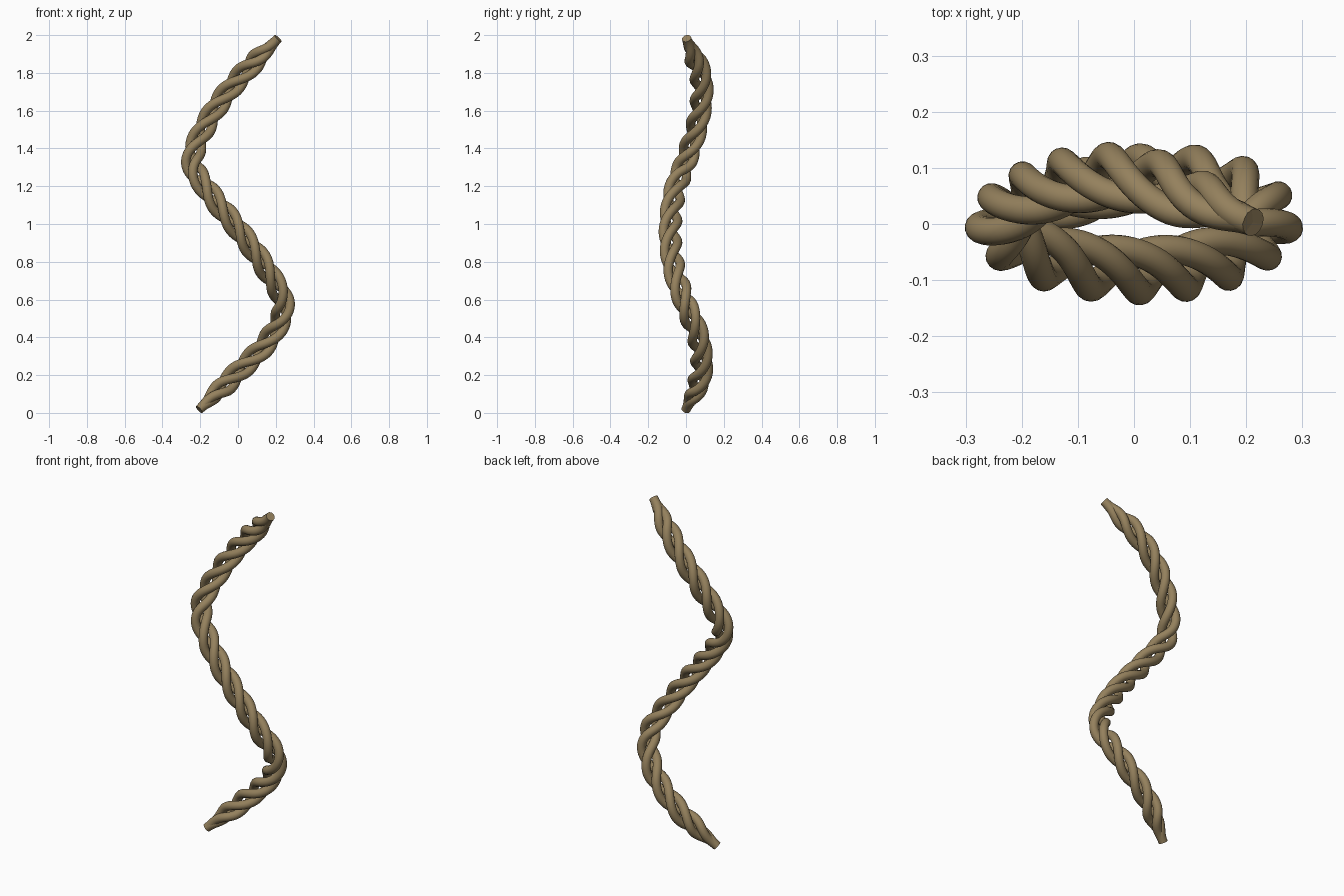
import bpy, math
from mathutils import Vector

if "Cube" in bpy.data.objects:
    bpy.data.objects.remove(bpy.data.objects["Cube"])

STRANDS, TURNS = 3, 6
STRAND_R, HELIX_R, TAPER = 0.025, 0.037, 0.2

# Centre line of the rope, bottom to top
ctrl = [Vector(p) for p in [
    (-0.205, 0.0, 0.018), (-0.015, 0.078, 0.2), (0.165, 0.068, 0.39),
    (0.24, 0.0, 0.57), (0.15, -0.062, 0.76), (0.01, -0.083, 0.96),
    (-0.15, -0.06, 1.165), (-0.24, 0.0, 1.335), (-0.15, 0.067, 1.56),
    (0.005, 0.08, 1.77), (0.212, 0.003, 1.982)]]
ctrl = [2 * ctrl[0] - ctrl[1]] + ctrl + [2 * ctrl[-1] - ctrl[-2]]


def spline(a, b, c, d, t):
    return 0.5 * (2 * b + (c - a) * t + (2 * a - 5 * b + 4 * c - d) * t * t
                  + (3 * b - a - 3 * c + d) * t ** 3)


path = []
for i in range(len(ctrl) - 3):
    path += [spline(*ctrl[i:i + 4], k / 24) for k in range(24)]
path.append(ctrl[-2])

# Running length along the centre line
dist = [0.0]
for p, q in zip(path, path[1:]):
    dist.append(dist[-1] + (q - p).length)
total = dist[-1]
phase_at = dist[24 * 5]

mat = bpy.data.materials.new("rope_brown")
mat.diffuse_color = (0.30, 0.22, 0.11, 1)
mat.use_nodes = True
mat.node_tree.nodes["Principled BSDF"].inputs["Base Color"].default_value = mat.diffuse_color


def strand_points(k):
    pts = []
    for i, p in enumerate(path):
        t = (path[min(i + 1, len(path) - 1)] - path[max(i - 1, 0)]).normalized()
        f = Vector((0, -1, 0))
        f = (f - t * f.dot(t)).normalized()
        g = t.cross(f)
        a = math.tau * (TURNS * (dist[i] - phase_at) / total + k / STRANDS)
        # strands merge at both ends
        e = min(1.0, min(dist[i], total - dist[i]) / TAPER)
        r = HELIX_R * e * e * (3 - 2 * e)
        pts.append(p + r * (math.cos(a) * f + math.sin(a) * g))
    return pts


# Twisted strands
for k in range(STRANDS):
    cu = bpy.data.curves.new(f"strand_{k + 1}", 'CURVE')
    cu.dimensions = '3D'
    cu.bevel_depth = STRAND_R
    cu.bevel_resolution = 6
    cu.use_fill_caps = True
    pts = strand_points(k)
    sp = cu.splines.new('POLY')
    sp.points.add(len(pts) - 1)
    for sp_pt, p in zip(sp.points, pts):
        sp_pt.co = (*p, 1)
    ob = bpy.data.objects.new(f"strand_{k + 1}", cu)
    bpy.context.collection.objects.link(ob)
    bpy.ops.object.select_all(action='DESELECT')
    ob.select_set(True)
    bpy.context.view_layer.objects.active = ob
    bpy.ops.object.convert(target='MESH')
    ob = bpy.context.object
    ob.data.materials.clear()
    ob.data.materials.append(mat)
    bpy.ops.object.shade_smooth_by_angle(angle=math.radians(40))
